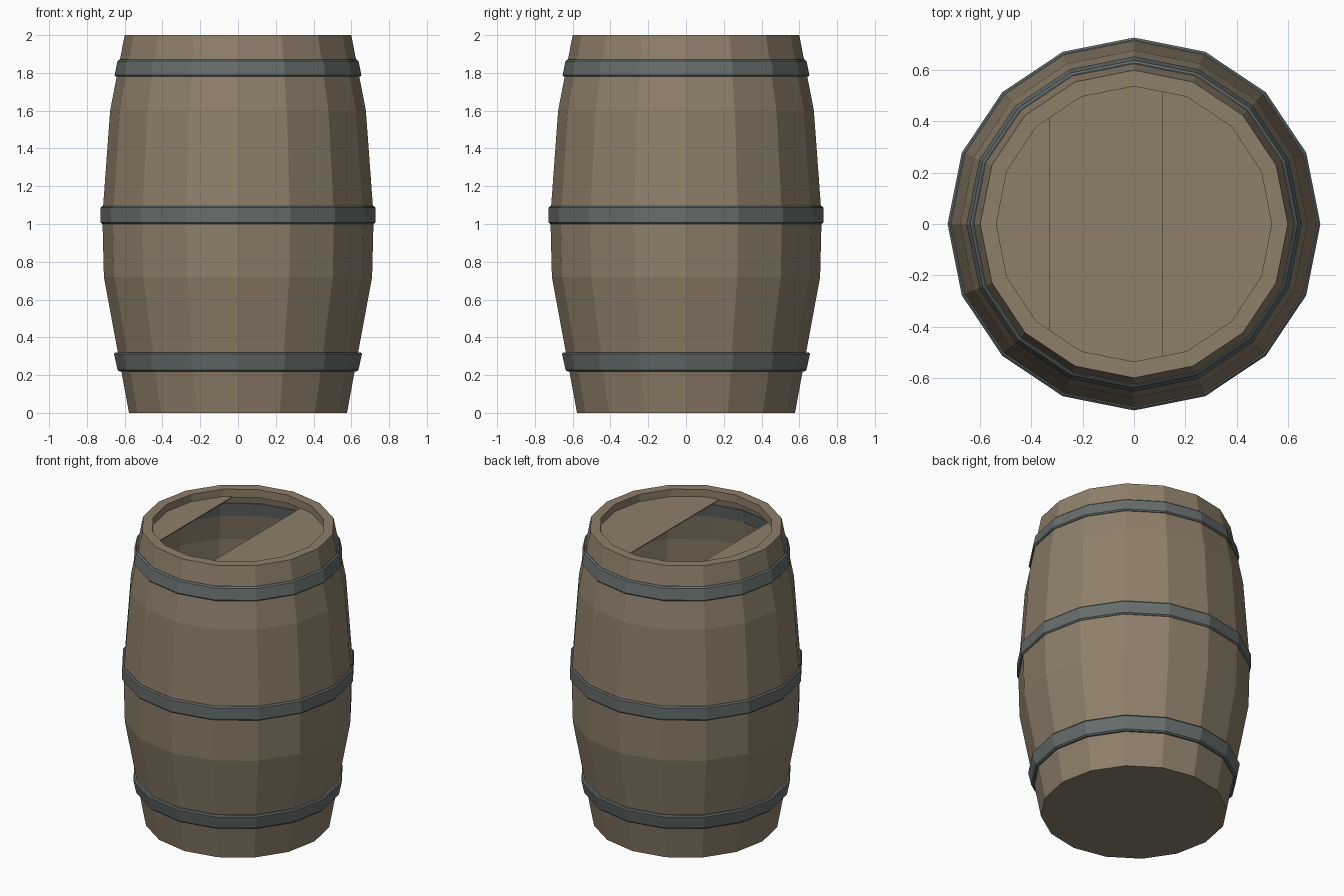
import bpy
import bmesh
from math import cos, sin, pi

SIDES = 16

cube = bpy.data.objects.get("Cube")
if cube:
    bpy.data.objects.remove(cube, do_unlink=True)


def make_material(name, rgb):
    mat = bpy.data.materials.new(name)
    mat.use_nodes = True
    mat.diffuse_color = (*rgb, 1)
    mat.node_tree.nodes["Principled BSDF"].inputs["Base Color"].default_value = (*rgb, 1)
    return mat


wood = make_material("weathered_wood", (0.27, 0.213, 0.144))
iron = make_material("grey_iron", (0.132, 0.155, 0.15))


def finish(name, bm, mat):
    bmesh.ops.recalc_face_normals(bm, faces=bm.faces)
    mesh = bpy.data.meshes.new(name)
    bm.to_mesh(mesh)
    bm.free()
    mesh.materials.append(mat)
    obj = bpy.data.objects.new(name, mesh)
    bpy.context.collection.objects.link(obj)
    return obj


def add_ring(bm, r, z):
    return [bm.verts.new((r * cos(2 * pi * i / SIDES), r * sin(2 * pi * i / SIDES), z))
            for i in range(SIDES)]


def lathe(name, profile, mat, closed=False):
    """Turn a profile of (radius, height); cap both ends unless closed."""
    bm = bmesh.new()
    rings = [add_ring(bm, r, z) for r, z in profile]
    pairs = list(zip(rings, rings[1:]))
    if closed:
        pairs.append((rings[-1], rings[0]))
    else:
        bm.faces.new(rings[0])
        bm.faces.new(rings[-1])
    for low, high in pairs:
        for i in range(SIDES):
            j = (i + 1) % SIDES
            bm.faces.new((low[i], low[j], high[j], high[i]))
    return finish(name, bm, mat)


# Hollow body: outer staves, rim, lip, then a thin inner wall and floor
staves = [(0.577, 0), (0.71, 0.72), (0.718, 1.04), (0.677, 1.6), (0.6, 2)]
lip = [(0.537, 2), (0.537, 1.945), (0.6, 1.945)]
inner = [(r - 0.01, z) for r, z in reversed(staves[1:-1])] + [(0.567, 0.01)]
lathe("barrel_body", staves + lip + inner, wood)


# Iron hoops with a small chamfer on the outer edges
def hoop(name, z0, r0, z1, r1, c=0.008):
    slope = (r1 - r0) / (z1 - z0) * c
    profile = [(r0 - 0.03, z0), (r0 - c, z0), (r0 + slope, z0 + c),
               (r1 - slope, z1 - c), (r1 - c, z1), (r1 - 0.03, z1)]
    lathe(name, profile, iron, closed=True)


hoop("lower_hoop", 0.22, 0.636, 0.32, 0.658)
hoop("middle_hoop", 1.0, 0.727, 1.095, 0.727)
hoop("upper_hoop", 1.78, 0.655, 1.87, 0.637)


# Lid boards, with the middle board missing
def lid_board(name, x, keep_right):
    bm = bmesh.new()
    bm.faces.new(add_ring(bm, 0.537, 1.95))
    bmesh.ops.bisect_plane(bm, geom=bm.verts[:] + bm.edges[:] + bm.faces[:],
                           plane_co=(x, 0, 0), plane_no=(1, 0, 0),
                           clear_inner=keep_right, clear_outer=not keep_right)
    base = bm.faces[:]
    new = bmesh.ops.extrude_face_region(bm, geom=base, use_keep_orig=True)["geom"]
    for v in new:
        if isinstance(v, bmesh.types.BMVert):
            v.co.z -= 0.006
    finish(name, bm, wood)


lid_board("lid_board_right", -0.33, False)
lid_board("lid_board_left", 0.11, True)
